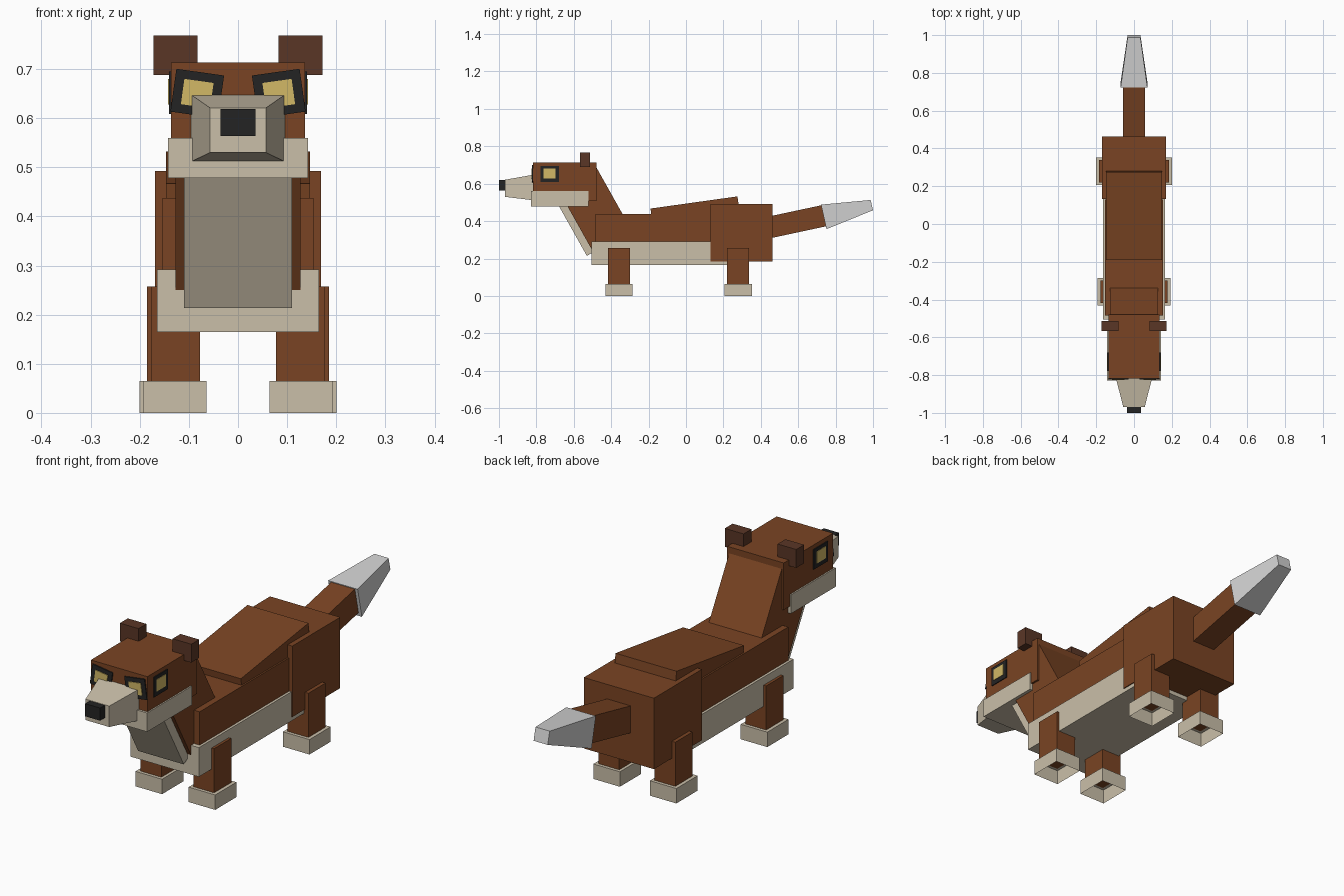
import bpy
import bmesh
from math import radians

cube = bpy.data.objects.get("Cube")
if cube:
    bpy.data.objects.remove(cube, do_unlink=True)


def material(name, hex_code):
    rgb = [int(hex_code[i:i + 2], 16) / 255 for i in (0, 2, 4)]
    lin = [c / 12.92 if c <= 0.04045 else ((c + 0.055) / 1.055) ** 2.4 for c in rgb]
    mat = bpy.data.materials.new(name)
    mat.use_nodes = True
    mat.diffuse_color = (*lin, 1)
    mat.node_tree.nodes["Principled BSDF"].inputs["Base Color"].default_value = (*lin, 1)
    return mat


brown = material("russet_fur", "7A4423")
dark = material("dark_ear_fur", "5A3626")
cream = material("cream_fur", "CABFA9")
white = material("white_tail_tip", "D2D2D2")
black = material("black", "242424")
yellow = material("yellow_iris", "D2B966")


def block(name, mat, profile, front_x, back_x=None, open_bottom=False):
    """Six-sided block: side profile (front-low, front-high, back-high, back-low) as (y, z),
    with an x range at the front and optionally another at the back."""
    back_x = back_x or front_x
    bm = bmesh.new()
    bmesh.ops.create_cube(bm, size=2)
    floor = [f for f in bm.faces if f.normal.z < -0.5]
    for v in bm.verts:
        front, low, left = v.co.y < 0, v.co.z < 0, v.co.x > 0
        y, z = profile[(0 if low else 1) if front else (3 if low else 2)]
        v.co = ((front_x if front else back_x)[left], y, z)
    if open_bottom:
        bmesh.ops.delete(bm, geom=floor, context="FACES")
    mesh = bpy.data.meshes.new(name)
    bm.to_mesh(mesh)
    bm.free()
    mesh.materials.append(mat)
    obj = bpy.data.objects.new(name, mesh)
    bpy.context.collection.objects.link(obj)
    return obj


def box(name, mat, x, y, z, **options):
    profile = [(y[0], z[0]), (y[0], z[1]), (y[1], z[1]), (y[1], z[0])]
    return block(name, mat, profile, x, **options)


def wide(half):
    return (-half, half)


def sided(side, inner, outer):
    return tuple(sorted((side * inner, side * outer)))


# Body
box("belly", cream, wide(.165), (-.505, .25), (.165, .292))
box("front_body", brown, wide(.154), (-.484, .13), (.27, .437))
box("rear_body", brown, wide(.169), (.132, .462), (.183, .492))
block("back_hump", brown, [(-.155, .218), (-.19, .467), (.275, .532), (.31, .283)], wide(.147))

# Neck and chest
block("neck", brown, [(-.505, .25), (-.684, .569), (-.478, .685), (-.299, .366)], wide(.127))
block("chest", cream, [(-.53, .214), (-.709, .533), (-.674, .553), (-.495, .234)], wide(.11))

# Head
box("head", brown, wide(.136), (-.818, -.478), (.508, .713))
box("jaw", cream, wide(.142), (-.828, -.52), (.478, .56))
block("muzzle", cream, [(-.968, .53), (-.968, .621), (-.815, .648), (-.815, .511)],
      wide(.057), wide(.096))
box("nose", black, wide(.036), (-1, -.96), (.564, .619))

# Tail
block("tail", brown, [(.44, .306), (.43, .422), (.735, .487), (.757, .374)], wide(.057))
block("tail_tip", white, [(.751, .357), (.722, .488), (.987, .513), (1, .458)],
      wide(.071), wide(.034))

# Paired parts
for side, label in ((1, "left"), (-1, "right")):
    box(f"{label}_ear", dark, sided(side, .082, .172), (-.567, -.513), (.688, .768))

    # Slanted front eye plates and upright side eye plates
    for part, mat, w, h, depth in (("eye_rim", black, .049, .044, .823),
                                   ("iris", yellow, .03, .026, .826)):
        plate = box(f"{label}_{part}", mat, wide(w), (-depth, -.817), wide(h))
        plate.location = (side * .083, 0, .65)
        plate.rotation_euler.y = -side * radians(8)
    box(f"{label}_side_eye_rim", black, sided(side, .132, .14), (-.777, -.68), (.608, .695))
    box(f"{label}_side_iris", yellow, sided(side, .135, .142), (-.762, -.698), (.628, .68))

    # Legs with hollow-bottomed feet
    for end, y, shift in (("front", -.358, 0), ("rear", .279, .008)):
        box(f"{label}_{end}_leg", brown, sided(side, .077 + shift, .177 + shift),
            (y - .059, y + .059), (.064, .257))
        box(f"{label}_{end}_foot", cream, sided(side, .064 + shift, .192 + shift),
            (y - .073, y + .073), (0, .065), open_bottom=True)
